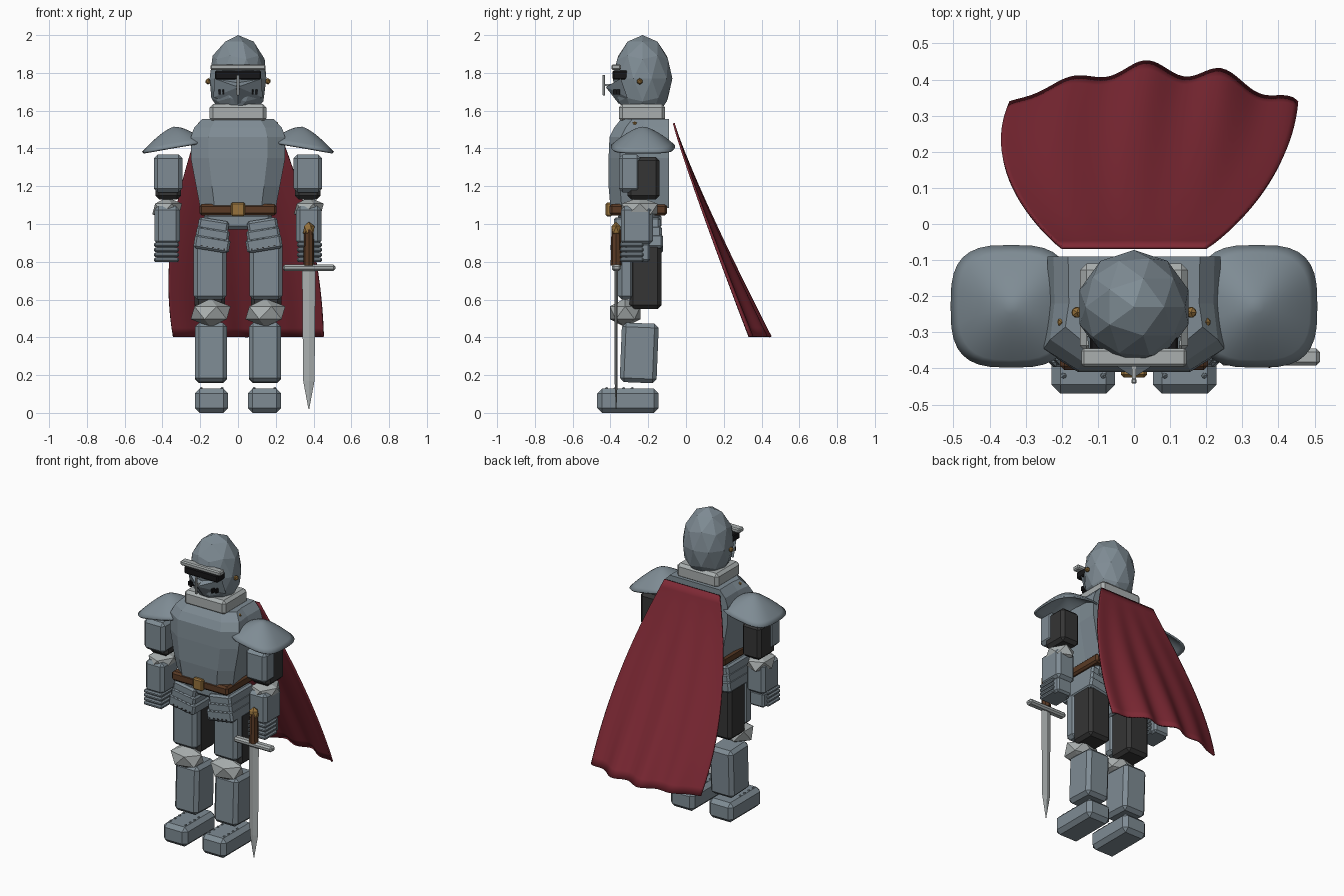
import bpy, bmesh, math
from mathutils import Vector, Matrix

if "Cube" in bpy.data.objects:
    bpy.data.objects.remove(bpy.data.objects["Cube"])


def material(name, rgb):
    m = bpy.data.materials.new(name)
    m.use_nodes = True
    col = (*rgb, 1)
    m.diffuse_color = col
    m.node_tree.nodes["Principled BSDF"].inputs["Base Color"].default_value = col
    return m


STEEL = material("steel", (0.21, 0.26, 0.295))
PALE = material("pale_steel", (0.40, 0.43, 0.43))
DARK = material("charcoal", (0.035, 0.035, 0.035))
BLACK = material("black", (0.008, 0.008, 0.009))
RED = material("cape_red", (0.21, 0.022, 0.035))
BROWN = material("leather_brown", (0.10, 0.042, 0.018))
GOLD = material("brass", (0.31, 0.17, 0.045))


def finish(name, bm, mat, smooth=False):
    bmesh.ops.recalc_face_normals(bm, faces=bm.faces)
    me = bpy.data.meshes.new(name)
    bm.to_mesh(me)
    bm.free()
    me.materials.append(mat)
    for p in me.polygons:
        p.use_smooth = smooth
    ob = bpy.data.objects.new(name, me)
    bpy.context.collection.objects.link(ob)
    return ob


def box(name, x, y, z, mat, bevel=0.02, rot=(0, 0, 0)):
    """Chamfered box given as (min, max) ranges."""
    bm = bmesh.new()
    bmesh.ops.create_cube(bm, size=1)
    size = [r[1] - r[0] for r in (x, y, z)]
    bmesh.ops.scale(bm, vec=size, verts=bm.verts)
    if bevel:
        bmesh.ops.bevel(bm, geom=bm.edges[:], offset=bevel, segments=1,
                        affect="EDGES", clamp_overlap=True)
    ob = finish(name, bm, mat)
    ob.location = [sum(r) / 2 for r in (x, y, z)]
    ob.rotation_euler = rot
    return ob


def gem(name, centre, radii, mat, sub=1):
    """Faceted ellipsoid."""
    bm = bmesh.new()
    bmesh.ops.create_icosphere(bm, subdivisions=sub, radius=1)
    bmesh.ops.scale(bm, vec=radii, verts=bm.verts)
    ob = finish(name, bm, mat)
    ob.location = centre
    return ob


def loft(name, rings, mat):
    """Capped skin over equal-length rings of points."""
    bm = bmesh.new()
    rows = [[bm.verts.new(p) for p in ring] for ring in rings]
    n = len(rows[0])
    for a, b in zip(rows, rows[1:]):
        for i in range(n):
            j = (i + 1) % n
            bm.faces.new((a[i], a[j], b[j], b[i]))
    bm.faces.new(rows[0])
    bm.faces.new(rows[-1])
    return finish(name, bm, mat)


def sided(s, lo, hi):
    return (lo, hi) if s > 0 else (-hi, -lo)


# Breastplate: rings of height, half width, front depth
def chest_ring(z, w, front):
    half = [(w * 0.62, front), (w, front + 0.06), (w * 0.95, -0.22), (w * 0.96, -0.09)]
    pts = half + [(-x, y) for x, y in reversed(half)]
    return [(x, y, z) for x, y in pts]


loft("breastplate", [chest_ring(*r) for r in (
    (1.085, 0.20, -0.40), (1.20, 0.222, -0.41), (1.35, 0.25, -0.41),
    (1.46, 0.25, -0.405), (1.51, 0.232, -0.38), (1.555, 0.19, -0.345))], STEEL)
box("collar", (-0.15, 0.15), (-0.355, -0.11), (1.54, 1.635), PALE, 0.018)

# Belt and hips
box("belt", (-0.205, 0.205), (-0.405, -0.10), (1.045, 1.105), BROWN, 0.012)
box("buckle", (-0.036, 0.036), (-0.425, -0.39), (1.04, 1.115), GOLD, 0.008)
box("pelvis", (-0.18, 0.18), (-0.36, -0.13), (0.97, 1.06), STEEL, 0.02)

# Helmet
gem("helmet", (0, -0.23, 1.77), (0.158, 0.158, 0.23), STEEL, 2)
box("eye_slot", (-0.122, 0.122), (-0.388, -0.31), (1.765, 1.812), BLACK, 0.006)
box("brow_bar", (-0.146, 0.146), (-0.395, -0.345), (1.815, 1.845), PALE, 0.007)
bm = bmesh.new()
rim = [bm.verts.new(p) for p in ((-0.125, -0.345, 1.77), (0.125, -0.345, 1.77),
       (0.13, -0.31, 1.67), (0, -0.355, 1.635), (-0.13, -0.31, 1.67))]
tip = bm.verts.new((0, -0.425, 1.725))
for i, v in enumerate(rim):
    bm.faces.new((v, rim[(i + 1) % 5], tip))
bm.faces.new(rim)
finish("visor", bm, STEEL)
box("nose_guard", (-0.007, 0.007), (-0.442, -0.428), (1.68, 1.79), PALE, 0.003)
box("nose_bracket", (-0.005, 0.005), (-0.435, -0.37), (1.73, 1.742), PALE, 0)
for s in (-1, 1):
    for k in range(2):
        x = 0.078 + 0.02 * k
        box("breath_slit", sided(s, x - 0.005, x + 0.005),
            (-0.386 + 0.015 * k, -0.35), (1.685, 1.712), BLACK, 0)
    gem("visor_pivot", (s * 0.158, -0.245, 1.755), (0.017, 0.017, 0.017), GOLD)
    gem("shoulder_rivet", (s * 0.20, -0.272, 1.53), (0.014, 0.014, 0.014), GOLD)


# Shoulder domes with rounded-square outline, sloping outwards
def pauldron(s):
    bm = bmesh.new()
    n, steps = 32, 8
    peak = bm.verts.new((s * 0.34, -0.228, 1.515))
    prev = None
    for k in range(1, steps + 1):
        r = k / steps
        row = []
        for i in range(n):
            a = math.tau * i / n
            c, d = math.cos(a), math.sin(a)
            power = 1 - 0.35 * r
            dx = 0.168 * r * math.copysign(abs(c) ** power, c)
            dy = 0.170 * r * math.copysign(abs(d) ** power, d)
            z = 1.41 + 0.105 * (1 - r ** 1.5) - 0.17 * dx
            row.append(bm.verts.new((s * (0.34 + dx), dy - 0.228, z)))
        for i in range(n):
            j = (i + 1) % n
            if prev:
                bm.faces.new((prev[i], prev[j], row[j], row[i]))
            else:
                bm.faces.new((peak, row[j], row[i]))
        prev = row
    ob = finish("pauldron", bm, STEEL, True)
    mod = ob.modifiers.new("thickness", "SOLIDIFY")
    mod.thickness = 0.012


for s in (-1, 1):
    pauldron(s)

    # Arm
    box("upper_arm_padding", sided(s, 0.302, 0.438), (-0.31, -0.14), (1.13, 1.355), DARK)
    box("upper_arm_plate", sided(s, 0.295, 0.445), (-0.355, -0.24), (1.168, 1.368), STEEL)
    gem("elbow_guard", (s * 0.375, -0.245, 1.08), (0.088, 0.112, 0.062), PALE)
    box("forearm", sided(s, 0.308, 0.442), (-0.345, -0.175), (0.89, 1.095), STEEL)
    box("hand", sided(s, 0.325, 0.432), (-0.32, -0.19), (0.80, 0.90), STEEL, 0.012)
    for k in range(4):
        z = 0.80 + 0.026 * k
        box("finger", sided(s, 0.312, 0.445), (-0.35, -0.225), (z, z + 0.023), STEEL, 0.007)

    # Hip plates, three overlapping layers with rivet rows
    for k in range(3):
        z, g = 0.985 - 0.046 * k, 0.007 * k
        tilt = -0.16 * s
        box("hip_plate", sided(s, 0.05 - g / 2, 0.212 + g * 1.5),
            (-0.382 - g, -0.135 + g), (z - 0.035, z + 0.04), STEEL, 0.012, (0, tilt, 0))
        for i in range(5):
            dx = 0.03 * (i - 2)
            box("hip_rivet", sided(s, 0.128 + dx, 0.138 + dx), (-0.386 - g, -0.378 - g),
                (z - 0.02 + dx * 0.16, z - 0.014 + dx * 0.16), DARK, 0)

    # Leg
    box("thigh_padding", sided(s, 0.068, 0.23), (-0.30, -0.13), (0.55, 0.91), DARK)
    box("thigh_plate", sided(s, 0.062, 0.235), (-0.36, -0.275), (0.60, 0.91), STEEL)
    gem("knee_guard", (s * 0.145, -0.322, 0.53), (0.118, 0.095, 0.076), PALE)
    box("shin", sided(s, 0.058, 0.228), (-0.345, -0.15), (0.16, 0.475), STEEL, 0.022,
        (-0.04, 0, 0))
    box("boot", sided(s, 0.052, 0.228), (-0.47, -0.145), (0, 0.128), STEEL, 0.025)
    for k in range(4):
        for x in (0.085, 0.195):
            y = -0.42 + 0.045 * k
            gem("boot_rivet", (s * x, y, 0.129), (0.009, 0.009, 0.008), STEEL)

# Cape: flared sheet with folds that deepen towards the hem
bm = bmesh.new()
cols, rows = 60, 24
grid = []
for j in range(rows + 1):
    t = j / rows
    left = -0.20 - 0.145 * t - 0.34 * t * (1 - t) * (0.75 + 0.25 * t)
    right = 0.20 + 0.255 * t + 0.22 * t * (1 - t)
    line = []
    for i in range(cols + 1):
        u = i / cols
        edge = math.sin(math.pi * u)
        fold = 0.03 * (0.3 + 0.7 * u) * math.cos(math.tau * 3.7 * (u - 0.47))
        y = -0.06 + 0.40 * t ** 1.08 + t ** 1.3 * (0.095 * edge + fold * edge ** 0.5)
        line.append(bm.verts.new((left + (right - left) * u, y, 1.535 - 1.13 * t)))
    grid.append(line)
for a, b in zip(grid, grid[1:]):
    for i in range(cols):
        bm.faces.new((a[i], a[i + 1], b[i + 1], b[i]))
cape = finish("cape", bm, RED, True)
cape.modifiers.new("thickness", "SOLIDIFY").thickness = 0.01


# Sword held point down in the left hand
SX, SY = 0.375, -0.37


def blade_ring(z, w, d):
    return [(SX + w, SY, z), (SX, SY + d, z), (SX - w, SY, z), (SX, SY - d, z)]


loft("sword_blade", [blade_ring(*r) for r in (
    (0.77, 0.036, 0.009), (0.17, 0.030, 0.008), (0.02, 0.002, 0.002))], PALE)
box("sword_guard", (0.237, 0.515), (-0.392, -0.345), (0.752, 0.786), PALE, 0.01)
bm = bmesh.new()
bmesh.ops.create_cone(bm, cap_ends=True, segments=8, radius1=0.029, radius2=0.025,
                      depth=0.19, matrix=Matrix.Translation(Vector((SX, SY, 0.875))))
finish("sword_grip", bm, BROWN)
gem("sword_pommel", (SX, SY, 0.97), (0.034, 0.028, 0.042), GOLD)
